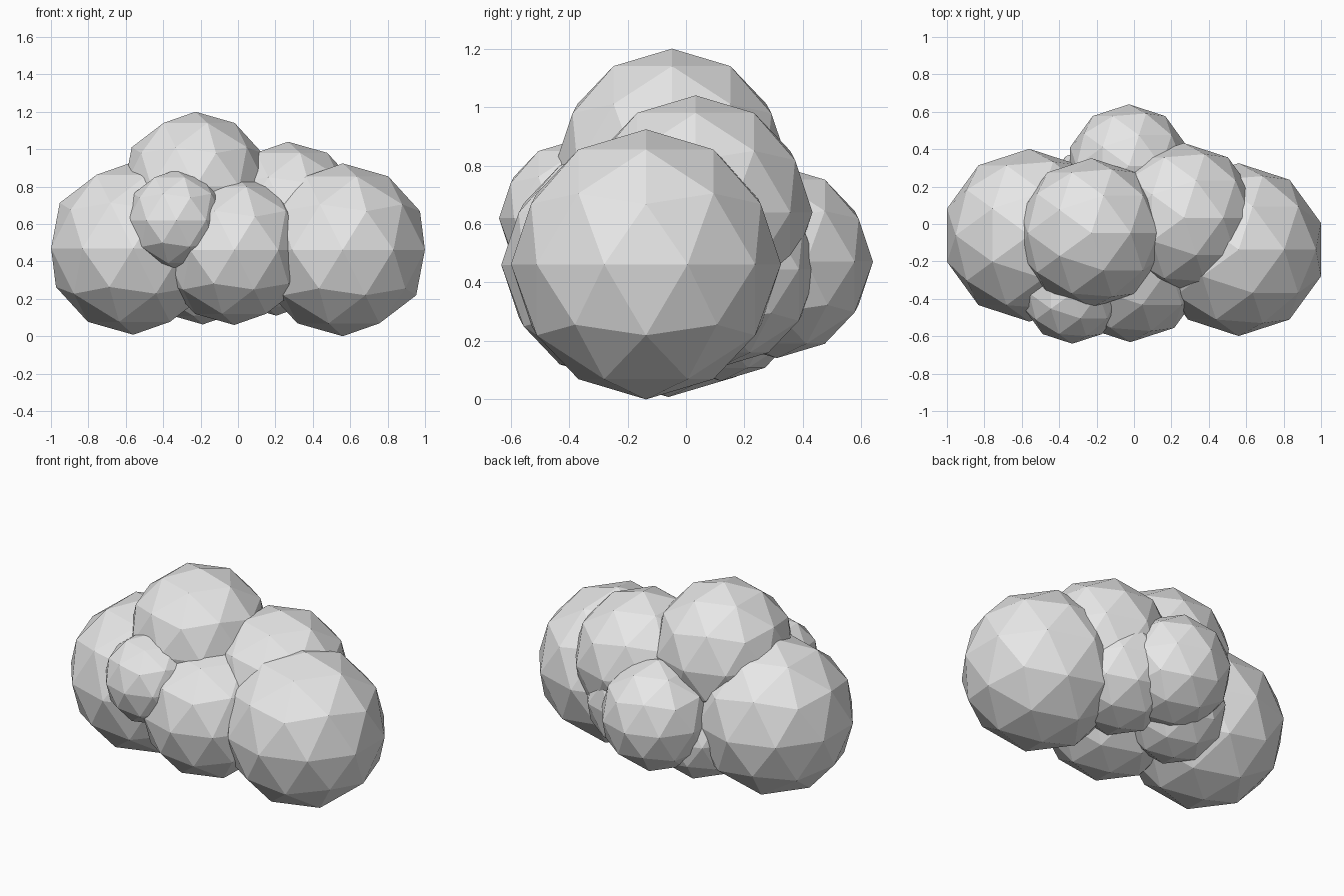
import bpy

# Remove the default cube
cube = bpy.data.objects.get("Cube")
if cube:
    bpy.data.objects.remove(cube, do_unlink=True)

# Pale grey for the whole cloud
grey = bpy.data.materials.new("pale_grey")
grey.use_nodes = True
colour = (0.8, 0.8, 0.8, 1.0)
grey.diffuse_color = colour
grey.node_tree.nodes["Principled BSDF"].inputs["Base Color"].default_value = colour


def puff(name, centre, radius):
    """One faceted ball of the cloud."""
    bpy.ops.mesh.primitive_ico_sphere_add(subdivisions=2, radius=radius, location=centre)
    ball = bpy.context.object
    ball.name = name
    ball.data.name = name
    ball.data.materials.append(grey)
    bpy.ops.object.shade_flat()


# Large end puffs
puff("left_end_puff", (0.56, -0.137, 0.462), 0.462)
puff("right_end_puff", (-0.56, -0.06, 0.47), 0.462)

# Upper puffs
puff("top_puff", (-0.228, -0.048, 0.80), 0.40)
puff("upper_left_puff", (0.267, 0.033, 0.64), 0.40)

# Front puffs
puff("front_middle_puff", (-0.02, -0.232, 0.46), 0.40)
puff("front_small_puff", (-0.33, -0.37, 0.62), 0.27)

# Back and underside puffs
puff("back_puff", (-0.027, 0.31, 0.471), 0.33)
puff("back_left_puff", (0.205, 0.115, 0.445), 0.335)
puff("underside_puff", (-0.188, 0.12, 0.363), 0.30)
